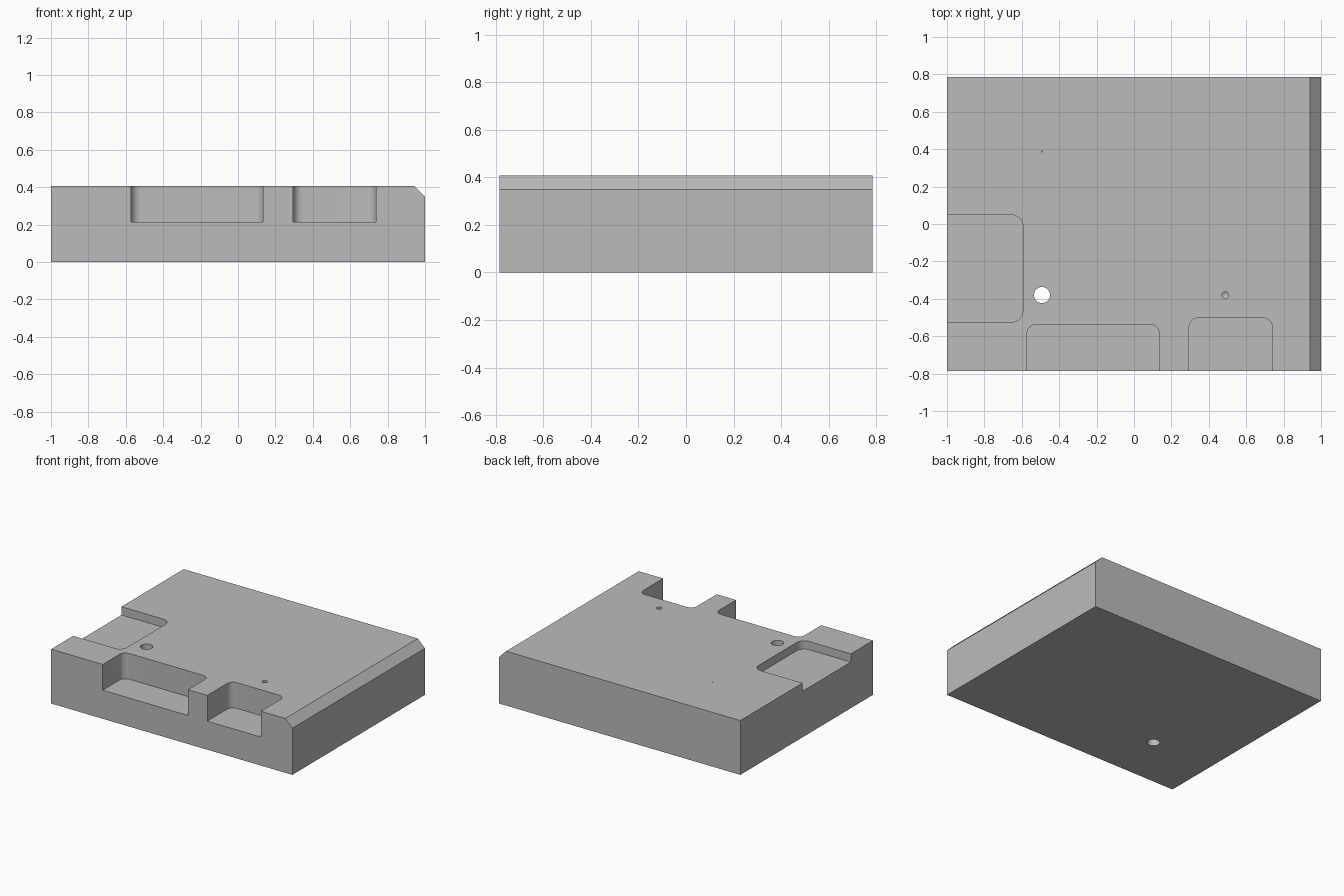
import bpy, bmesh, math
from mathutils import Vector

cube = bpy.data.objects.get("Cube")
if cube:
    bpy.data.objects.remove(cube, do_unlink=True)

HALF_X, HALF_Y, HEIGHT = 1.0, 0.785, 0.407
BEVEL = 0.058

grey = bpy.data.materials.new("plain grey")
grey.use_nodes = True
colour = (0.5, 0.5, 0.5, 1)
grey.diffuse_color = colour
grey.node_tree.nodes["Principled BSDF"].inputs["Base Color"].default_value = colour


def prism(name, points, direction):
    """Extrude a closed polygon along a direction."""
    bm = bmesh.new()
    face = bm.faces.new([bm.verts.new(p) for p in points])
    ext = bmesh.ops.extrude_face_region(bm, geom=[face])
    moved = [v for v in ext["geom"] if isinstance(v, bmesh.types.BMVert)]
    bmesh.ops.translate(bm, verts=moved, vec=direction)
    bmesh.ops.recalc_face_normals(bm, faces=bm.faces)
    return finish(name, bm)


def finish(name, bm):
    mesh = bpy.data.meshes.new(name)
    bm.to_mesh(mesh)
    bm.free()
    mesh.materials.append(grey)
    obj = bpy.data.objects.new(name, mesh)
    bpy.context.collection.objects.link(obj)
    return obj


def pocket(name, x0, x1, y0, y1, floor, radius, rounded):
    """Pocket cutter; rounded lists the corners (x side, y side) with a fillet."""
    points = []
    for i, (sx, sy) in enumerate([(1, 1), (-1, 1), (-1, -1), (1, -1)]):
        corner = Vector((x1 if sx > 0 else x0, y1 if sy > 0 else y0, floor))
        if (sx, sy) not in rounded:
            points.append(corner)
            continue
        centre = corner - Vector((sx, sy, 0)) * radius
        for k in range(13):
            a = math.pi / 2 * (i + k / 12)
            points.append(centre + Vector((math.cos(a), math.sin(a), 0)) * radius)
    return prism(name, points, (0, 0, HEIGHT))


def drill(name, x, y, radius, bottom, tip):
    """Round cutter with a conical tip below its straight wall."""
    bm = bmesh.new()
    top = HEIGHT + 0.1
    ring = [(x + radius * math.cos(a), y + radius * math.sin(a))
            for a in (math.tau * k / 32 for k in range(32))]
    upper = [bm.verts.new((*p, top)) for p in ring]
    lower = [bm.verts.new((*p, bottom)) for p in ring]
    point = bm.verts.new((x, y, bottom - tip))
    bm.faces.new(upper)
    for k in range(32):
        j = (k + 1) % 32
        bm.faces.new((upper[k], lower[k], lower[j], upper[j]))
        bm.faces.new((lower[k], point, lower[j]))
    bmesh.ops.recalc_face_normals(bm, faces=bm.faces)
    return finish(name, bm)


# Main block with a chamfered upper edge on its left
profile = [(-HALF_X, 0), (HALF_X, 0), (HALF_X, HEIGHT - BEVEL),
           (HALF_X - BEVEL, HEIGHT), (-HALF_X, HEIGHT)]
block = prism("block", [(x, -HALF_Y, z) for x, z in profile], (0, 2 * HALF_Y, 0))

# Open-sided pockets and drilled holes
back_corners = [(1, 1), (-1, 1)]
left_corners = [(1, 1), (1, -1)]
cutters = [
    pocket("wide_front_pocket", -0.572, 0.135, -0.9, -0.537, 0.214, 0.05, back_corners),
    pocket("narrow_front_pocket", 0.295, 0.739, -0.9, -0.502, 0.214, 0.05, back_corners),
    pocket("side_pocket", -1.1, -0.594, -0.524, 0.048, 0.345, 0.06, left_corners),
    drill("through_hole", -0.492, -0.38, 0.043, -0.1, 0.02),
    drill("small_hole", 0.488, -0.38, 0.018, 0.25, 0.012),
    drill("pin_hole", -0.492, 0.387, 0.003, 0.38, 0.002),
]

bpy.context.view_layer.objects.active = block
for cutter in cutters:
    cutter.hide_render = True
    mod = block.modifiers.new(cutter.name, "BOOLEAN")
    mod.operation = "DIFFERENCE"
    mod.solver = "EXACT"
    mod.object = cutter
    bpy.ops.object.modifier_apply(modifier=mod.name)
    bpy.data.objects.remove(cutter, do_unlink=True)

# Smooth fillets and holes, sharp edges elsewhere
bpy.ops.object.select_all(action="DESELECT")
block.select_set(True)
bpy.ops.object.shade_smooth_by_angle(angle=math.radians(25))
